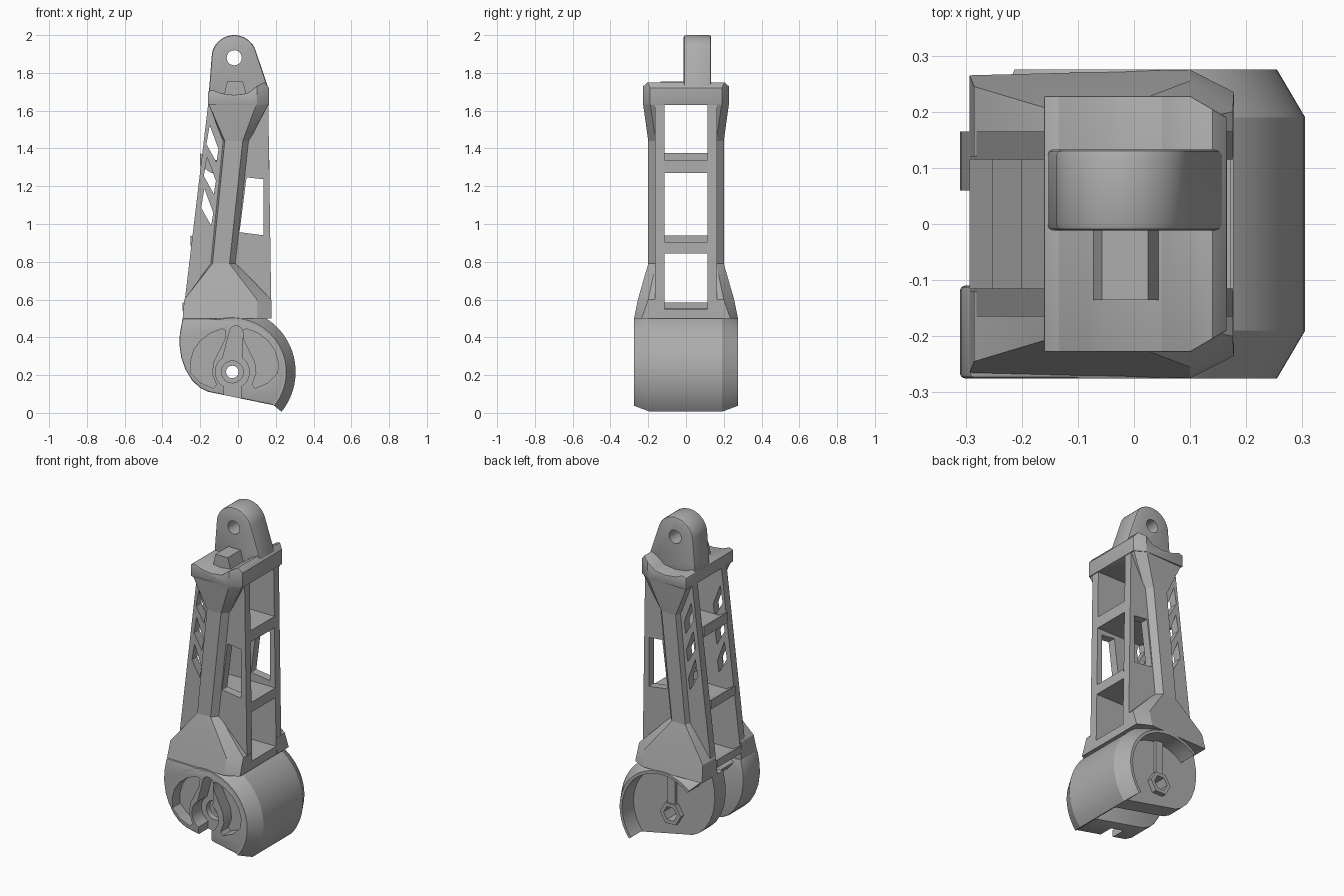
import bpy, bmesh, math
from mathutils import Vector

default_cube = bpy.data.objects.get("Cube")
if default_cube:
    bpy.data.objects.remove(default_cube, do_unlink=True)

# One matte grey for the whole printed part
grey = bpy.data.materials.new("matte_grey")
grey.use_nodes = True
colour = (0.42, 0.42, 0.42, 1)
grey.diffuse_color = colour
shader = next(n for n in grey.node_tree.nodes if n.type == 'BSDF_PRINCIPLED')
shader.inputs["Base Color"].default_value = colour
shader.inputs["Roughness"].default_value = 0.7


def finish(name, bm):
    bmesh.ops.recalc_face_normals(bm, faces=bm.faces)
    mesh = bpy.data.meshes.new(name)
    bm.to_mesh(mesh)
    bm.free()
    mesh.materials.append(grey)
    part = bpy.data.objects.new(name, mesh)
    bpy.context.collection.objects.link(part)
    return part


def prism(name, outline, start, end, axis='Y'):
    """Extrude an outline along y (x, z points) or along z (x, y points)."""
    bm = bmesh.new()
    place = (lambda p, d: (p[0], d, p[1])) if axis == 'Y' else (lambda p, d: (p[0], p[1], d))
    near = [bm.verts.new(place(p, start)) for p in outline]
    far = [bm.verts.new(place(p, end)) for p in outline]
    bm.faces.new(near)
    bm.faces.new(far)
    count = len(outline)
    for i in range(count):
        j = (i + 1) % count
        bm.faces.new((near[i], near[j], far[j], far[i]))
    return finish(name, bm)


def hull(name, points):
    bm = bmesh.new()
    for p in points:
        bm.verts.new(p)
    result = bmesh.ops.convex_hull(bm, input=bm.verts)
    loose = {g for g in result["geom_interior"] + result["geom_unused"] if isinstance(g, bmesh.types.BMVert)}
    bmesh.ops.delete(bm, geom=list(loose), context='VERTS')
    bmesh.ops.dissolve_limit(bm, angle_limit=math.radians(1), verts=bm.verts, edges=bm.edges)
    return finish(name, bm)


def arc(centre, radius, first, last, steps):
    angles = [math.radians(first + (last - first) * i / steps) for i in range(steps + 1)]
    return [(centre[0] + radius * math.cos(a), centre[1] + radius * math.sin(a)) for a in angles]


def circle(centre, radius, sides=32):
    return arc(centre, radius, 0, 360, sides)[:-1]


def bake(part):
    """Apply the modifiers of a part."""
    graph = bpy.context.evaluated_depsgraph_get()
    old = part.data
    part.data = bpy.data.meshes.new_from_object(part.evaluated_get(graph))
    part.modifiers.clear()
    bpy.data.meshes.remove(old)


def cut(part, cutters, operation='DIFFERENCE'):
    for cutter in cutters:
        mod = part.modifiers.new("cut", 'BOOLEAN')
        mod.object, mod.operation, mod.solver = cutter, operation, 'EXACT'
        bake(part)
        bpy.data.objects.remove(cutter, do_unlink=True)


def soften(part, width):
    mod = part.modifiers.new("soften", 'BEVEL')
    mod.width, mod.segments, mod.angle_limit = width, 2, math.radians(40)
    bake(part)


hub = (-0.03, 0.217)
pivot = (-0.02, 1.88)

# Side panels, centre ribs and the flares above and below them
panel = [(-0.155, 1.66), (0.16, 1.66), (0.177, 0.5), (-0.293, 0.5)]
side_window = [(0.045, 1.247), (0.135, 1.237), (0.135, 0.94), (0.008, 0.957)]
slit = [(-0.15, 1.523), (-0.103, 1.396), (-0.114, 1.327), (-0.167, 1.422)]
slit_step = Vector((-0.014, -0.168))


def rib_section(s, left, right, z):
    return [(left - 0.01, 0.16 * s, z), (left, 0.2 * s, z), (right, 0.2 * s, z), (right + 0.035, 0.16 * s, z)]


def flare_section(s, z, left, front, corner, side, right):
    outline = [(left, 0.12), (left, front - 0.01), (corner, front), (right, side), (right, 0.12)]
    return [(x, y * s, z) for x, y in outline]


for s, label in ((-1, "front"), (1, "back")):
    wall = prism(label + "_panel", panel, 0.115 * s, 0.165 * s)
    holes = [side_window] + [[Vector(p) + slit_step * i for p in slit] for i in range(3)]
    cut(wall, [prism("window_cutter", h, 0.09 * s, 0.2 * s) for h in holes])
    upper = rib_section(s, -0.07, 0.025, 1.44)
    lower = rib_section(s, -0.135, -0.045, 0.79)
    hull(label + "_rib", upper + lower)
    hull(label + "_head_flare", upper + flare_section(s, 1.64, -0.157, 0.228, 0.1, 0.19, 0.163))
    hull(label + "_base_flare", lower
         + flare_section(s, 0.6, -0.285, 0.255, 0.1, 0.2, 0.176)
         + flare_section(s, 0.5, -0.293, 0.275, 0.1, 0.235, 0.178))

# Ladder shelves between the panels, turned up at one end
for i, (bottom, top) in enumerate(((0.5, 0.55), (0.845, 0.905), (1.27, 1.34))):
    left = -0.293 + (bottom - 0.5) * 0.119
    bend = left + 0.06
    right = 0.177 - (bottom - 0.5) * 0.0147
    prism("shelf_%d" % (i + 1), [(left, bottom + 0.04), (bend, bottom), (right, bottom), (right, top),
                                 (bend, top), (left, top + 0.035)], -0.116, 0.116)

# Saddle-shaped head
saddle = [(-0.16, 1.63), (-0.16, 1.7), (-0.135, 1.71), (-0.09, 1.692), (-0.02, 1.683), (0.05, 1.692),
          (0.1, 1.73), (0.14, 1.75), (0.165, 1.72), (0.165, 1.63)]
head = prism("head", saddle, -0.228, 0.228)
footprint = [(-0.2, -0.228), (0.1, -0.228), (0.165, -0.19), (0.165, 0.19), (0.1, 0.228), (-0.2, 0.228)]
cut(head, [prism("head_trim", footprint, 1.5, 1.9, 'Z')], 'INTERSECT')
soften(head, 0.012)

# Pivot tab with its hole, and the stop block in front of it
tab = prism("pivot_tab", [(-0.157, 1.66), (0.163, 1.66), (0.16, 1.72)]
            + arc(pivot, 0.12, 15, 170, 24) + [(-0.15, 1.75)], -0.012, 0.133)
soften(tab, 0.01)
cut(tab, [prism("pivot_cutter", circle(pivot, 0.04), -0.1, 0.2)])
hull("stop_block", [(x, y, z) for y, z, ends in ((-0.012, 1.67, (-0.077, 0.05)), (-0.135, 1.67, (-0.077, 0.05)),
                                               (-0.012, 1.755, (-0.057, 0.025)), (-0.135, 1.755, (-0.057, 0.025)))
                    for x in ends])

# Front cheek with two pockets and a keyhole recess
cheek = ([(-0.293, 0.5), (-0.308, 0.42), (-0.31, 0.36), (-0.3, 0.29), (-0.278, 0.23), (-0.245, 0.175),
          (-0.204, 0.135), (-0.16, 0.112), (-0.1, 0.1)] + arc(hub, 0.28, -39, 90, 24))
front_cheek = prism("front_cheek", cheek, -0.275, -0.11)
soften(front_cheek, 0.008)
pocket = [(-0.25, 0.21), (-0.252, 0.27), (-0.235, 0.33), (-0.2, 0.38), (-0.15, 0.42), (-0.085, 0.445),
          (-0.065, 0.435), (-0.07, 0.39), (-0.13, 0.27), (-0.137, 0.21), (-0.115, 0.15), (-0.13, 0.13), (-0.2, 0.16)]
mirrored = [(-0.04 - x, z) for x, z in pocket]
keyhole = (arc(hub, 0.09, -235, -120, 12) + [(-0.075, 0.02), (0.015, 0.02)] + arc(hub, 0.09, -60, 55, 12)
           + arc((-0.01, 0.425), 0.036, 0, 180, 10))
cut(front_cheek, [prism("pocket_cutter", pocket, -0.4, -0.2),
                  prism("pocket_cutter", mirrored, -0.4, -0.2),
                  prism("keyhole_cutter", keyhole, -0.4, -0.18),
                  prism("boss_cutter", circle(hub, 0.058), -0.4, -0.145),
                  prism("axle_cutter", circle(hub, 0.033), -0.4, 0)])

# Recessed back cheek with a hexagonal boss and a locating rib
back_cheek = prism("back_cheek", cheek, 0.06, 0.165)
boss = prism("hex_boss", circle(hub, 0.07, 6), 0.15, 0.195)
for part in (back_cheek, boss):
    cut(part, [prism("nut_cutter", circle(hub, 0.045, 6), 0.1, 0.4),
               prism("axle_cutter", circle(hub, 0.033), 0, 0.4)])
prism("locating_rib", [(-0.055, 0.27), (-0.005, 0.27), (-0.005, 0.49), (-0.055, 0.49)], 0.15, 0.185)

# Curved cover wrapped around the hub, chamfered on both rims
section = [(0.268, -0.275), (0.285, -0.275), (0.335, -0.19), (0.335, 0.19), (0.285, 0.275), (0.268, 0.275)]
bm = bmesh.new()
rings = []
for i in range(49):
    angle = math.radians(-39 + 169 * i / 48)
    rings.append([bm.verts.new((hub[0] + r * math.cos(angle), y, hub[1] + r * math.sin(angle)))
                  for r, y in section])
for first, second in zip(rings, rings[1:]):
    for i in range(len(section)):
        j = (i + 1) % len(section)
        bm.faces.new((first[i], first[j], second[j], second[i]))
bm.faces.new(rings[0])
bm.faces.new(rings[-1])
finish("curved_cover", bm)

# Smooth the rounded surfaces and keep the edges sharp
for part in bpy.context.collection.objects:
    if part.type == 'MESH' and grey.name in part.data.materials:
        bpy.ops.object.select_all(action='DESELECT')
        part.select_set(True)
        bpy.context.view_layer.objects.active = part
        bpy.ops.object.shade_smooth_by_angle(angle=math.radians(25))
